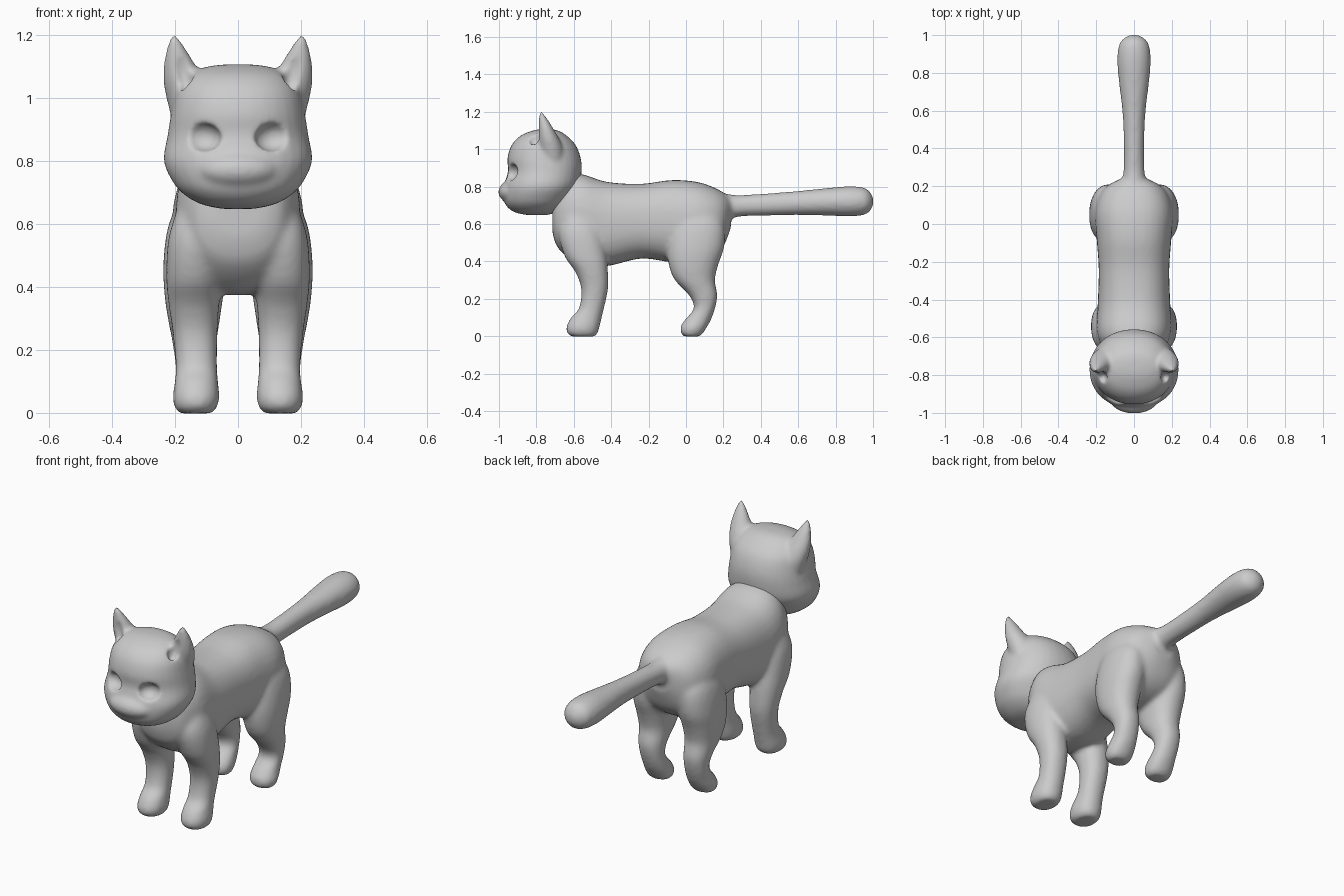
import bpy, bmesh, math
from mathutils import Matrix, Vector

STEPS, SIDES = 5, 32


def smooth_stations(st):
    """Catmull-Rom interpolation between cross-section stations."""
    out = []
    for i in range(len(st) - 1):
        p = [st[max(i - 1, 0)], st[i], st[i + 1], st[min(i + 2, len(st) - 1)]]
        for k in range(STEPS):
            t = k / STEPS
            out.append([0.5 * (2 * b + (c - a) * t + (2 * a - 5 * b + 4 * c - d) * t * t
                        + (3 * b - a - 3 * c + d) * t ** 3) for a, b, c, d in zip(*p)])
    return out + [list(st[-1])]


def loft(bm, axis, stations, side=1, power=2.0):
    """Closed tube; station = (position on axis, low, high, x centre, x radius)."""
    rings = []
    for t, lo, hi, xc, xr in smooth_stations(stations):
        ring = []
        for k in range(SIDES):
            a = 2 * math.pi * k / SIDES
            c, s = math.cos(a), math.sin(a)
            u = math.copysign(abs(c) ** (2 / power), c)
            v = math.copysign(abs(s) ** (2 / power), s)
            x, w = side * (xc + xr * u), (lo + hi) / 2 + (hi - lo) / 2 * v
            ring.append(bm.verts.new((x, w, t) if axis == 'z' else (x, t, w)))
        rings.append(ring)
    for r0, r1 in zip(rings, rings[1:]):
        for k in range(SIDES):
            j = (k + 1) % SIDES
            bm.faces.new((r0[k], r0[j], r1[j], r1[k]))
    bm.faces.new(rings[0])
    bm.faces.new(rings[-1])


def ellipsoid(bm, centre, radii, tilt=0):
    m = Matrix.Translation(centre) @ Matrix.Rotation(tilt, 4, 'Y') @ Matrix.Diagonal(Vector(radii).to_4d())
    bmesh.ops.create_uvsphere(bm, u_segments=32, v_segments=20, radius=1, matrix=m)


def finish(bm, name):
    bmesh.ops.recalc_face_normals(bm, faces=bm.faces)
    me = bpy.data.meshes.new(name)
    bm.to_mesh(me)
    bm.free()
    me.polygons.foreach_set("use_smooth", [True] * len(me.polygons))
    ob = bpy.data.objects.new(name, me)
    bpy.context.collection.objects.link(ob)
    return ob


def remesh(ob, size):
    m = ob.modifiers.new("fuse", 'REMESH')
    m.mode, m.voxel_size, m.use_smooth_shade = 'VOXEL', size, True


def relax(ob, n):
    m = ob.modifiers.new("relax", 'SMOOTH')
    m.factor, m.iterations = 0.5, n


# Torso
bm = bmesh.new()
loft(bm, 'y', [(-.715, .56, .70, 0, .08), (-.69, .48, .79, 0, .14), (-.62, .41, .86, 0, .183),
               (-.55, .38, .865, 0, .198), (-.42, .375, .825, 0, .192), (-.24, .415, .815, 0, .187),
               (-.08, .395, .835, 0, .198), (.05, .39, .827, 0, .208), (.14, .42, .80, 0, .188),
               (.20, .48, .768, 0, .145), (.24, .58, .74, 0, .07)], power=2.4)
# Tail
loft(bm, 'y', [(.12, .56, .78, 0, .10), (.2, .61, .765, 0, .075), (.28, .638, .755, 0, .056),
               (.45, .645, .765, 0, .055), (.6, .648, .777, 0, .062), (.75, .645, .792, 0, .08),
               (.87, .64, .802, 0, .089), (.95, .648, .795, 0, .079), (.985, .67, .77, 0, .052),
               (1.003, .705, .735, 0, .015)])
for s in (1, -1):
    # Front leg
    loft(bm, 'z', [(-.002, -.61, -.49, .135, .05), (.015, -.635, -.472, .134, .067),
                   (.05, -.64, -.462, .133, .074), (.1, -.615, -.45, .132, .069),
                   (.15, -.572, -.438, .132, .066), (.25, -.56, -.417, .136, .071),
                   (.34, -.59, -.417, .14, .08), (.43, -.65, -.425, .14, .088),
                   (.56, -.68, -.45, .13, .09), (.68, -.64, -.5, .11, .07)], s, 2.2)
    # Back leg
    loft(bm, 'z', [(-.002, -.01, .07, .135, .05), (.015, -.027, .09, .134, .067),
                   (.05, -.03, .113, .133, .073), (.09, -.005, .135, .132, .068),
                   (.15, .043, .156, .135, .064), (.22, .015, .168, .138, .07),
                   (.3, -.06, .155, .14, .083), (.38, -.092, .172, .14, .094),
                   (.48, -.1, .205, .138, .099), (.6, -.075, .205, .125, .095),
                   (.7, -.03, .15, .1, .07)], s, 2.2)
body = finish(bm, "body_legs_and_tail")
remesh(body, .012)
relax(body, 10)

# Head with muzzle and ears
bm = bmesh.new()
loft(bm, 'z', [(.648, -.85, -.74, 0, .05), (.662, -.915, -.695, 0, .115), (.69, -.955, -.65, 0, .167),
               (.73, -.975, -.615, 0, .205), (.8, -.975, -.572, 0, .236), (.88, -.952, -.558, 0, .224),
               (.95, -.955, -.562, 0, .213), (1.02, -.934, -.588, 0, .197), (1.07, -.888, -.635, 0, .16),
               (1.098, -.825, -.68, 0, .105), (1.107, -.78, -.72, 0, .04)], power=2.15)
ellipsoid(bm, (0, -.925, .772), (.13, .079, .062))
for s in (1, -1):
    loft(bm, 'z', [(.93, -.77, -.65, .14, .07), (1.0, -.788, -.655, .15, .078), (1.05, -.792, -.675, .165, .072),
                   (1.1, -.79, -.703, .184, .053), (1.15, -.788, -.733, .195, .034),
                   (1.185, -.785, -.757, .201, .018), (1.208, -.779, -.769, .203, .007)], s)
head = finish(bm, "head_with_ears")

# Eye socket and ear scoop cutter
bm = bmesh.new()
for s in (1, -1):
    ellipsoid(bm, (s * .115, -.945, .878), (.062, .055, .047), s * -.15)
    ellipsoid(bm, (s * .175, -.812, 1.085), (.03, .035, .07), s * .2)
cutter = finish(bm, "socket_cutter")
cutter.hide_render = True
cutter.display_type = 'WIRE'

remesh(head, .009)
relax(head, 6)
cut = head.modifiers.new("sockets", 'BOOLEAN')
cut.operation, cut.solver, cut.object = 'DIFFERENCE', 'EXACT', cutter
remesh(head, .008)
relax(head, 6)
